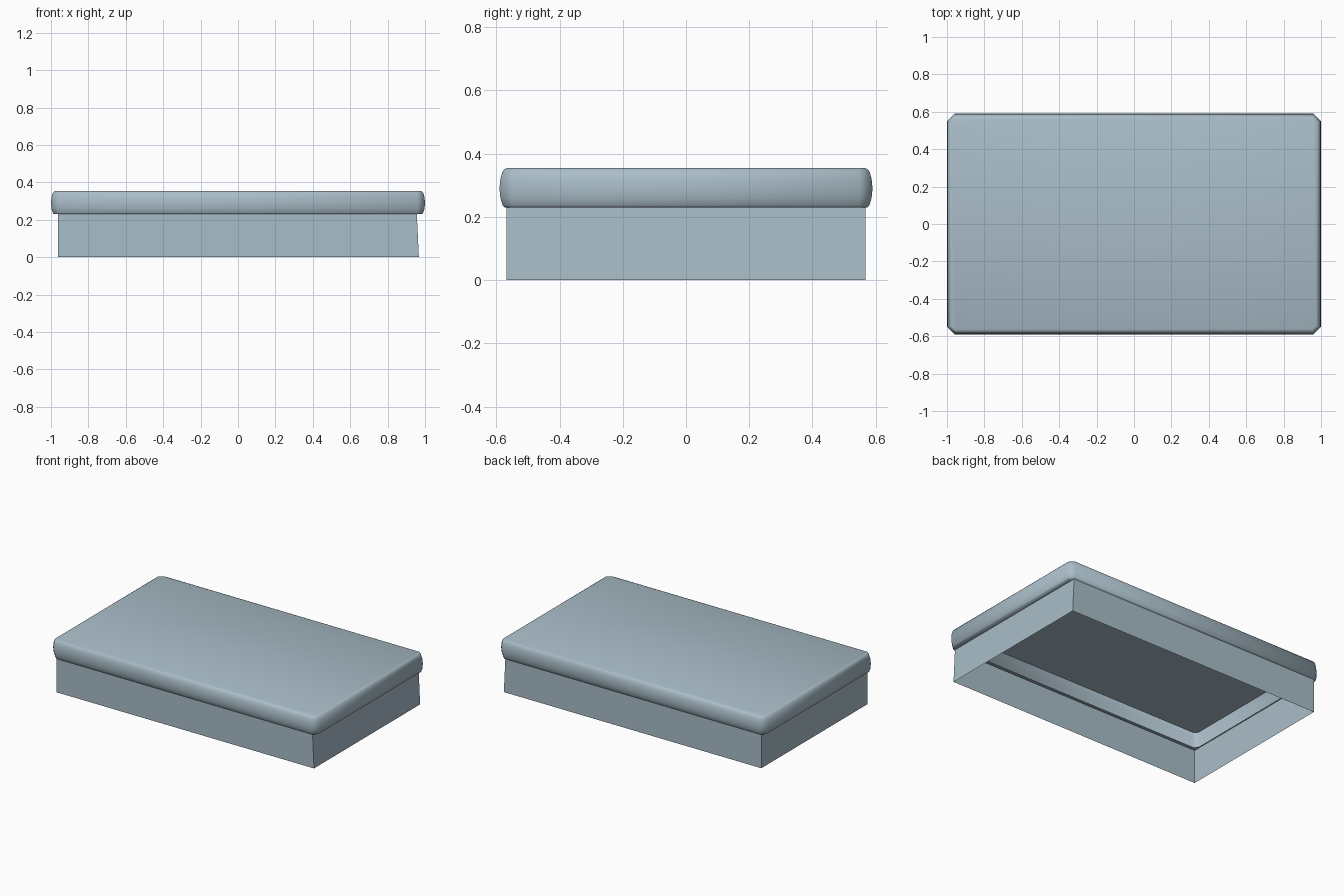
import bpy, bmesh, math

cube = bpy.data.objects.get("Cube")
if cube:
    bpy.data.objects.remove(cube, do_unlink=True)

blue = bpy.data.materials.new("pale_blue_grey")
blue.use_nodes = True
colour = (0.40, 0.51, 0.58, 1)
blue.diffuse_color = colour
blue.node_tree.nodes["Principled BSDF"].inputs["Base Color"].default_value = colour


def make_object(name, bm):
    mesh = bpy.data.meshes.new(name)
    bm.to_mesh(mesh)
    bm.free()
    mesh.materials.append(blue)
    obj = bpy.data.objects.new(name, mesh)
    bpy.context.collection.objects.link(obj)
    return obj


def chamfered_ring(bm, inset, z, cut):
    """Rectangle with cut corners, set in from the widest outline."""
    x, y = 1.0 - inset, 0.59 - inset
    corners = [(x, y - cut), (x - cut, y), (cut - x, y), (-x, y - cut),
               (-x, cut - y), (cut - x, -y), (x - cut, -y), (x, cut - y)]
    return [bm.verts.new((px, py, z)) for px, py in corners]


def bridge(bm, low, high):
    n = len(low)
    for i in range(n):
        j = (i + 1) % n
        bm.faces.new((low[i], low[j], high[j], high[i]))


# Lid: bulging rim, flat top and a hollow underside, as (inset, height, corner cut)
profile = [(0.05, 0.332, 0.02), (0.045, 0.30, 0.03), (0.045, 0.23, 0.025),
           (0.016, 0.23, 0.025), (0.010, 0.237, 0.032), (0.003, 0.26, 0.037),
           (0.0, 0.29, 0.04), (0.003, 0.32, 0.037), (0.009, 0.342, 0.033),
           (0.016, 0.351, 0.028), (0.026, 0.355, 0.02)]
bm = bmesh.new()
rings = [chamfered_ring(bm, *p) for p in profile]
for low, high in zip(rings, rings[1:]):
    bridge(bm, low, high)
bm.faces.new(rings[-1])
bm.faces.new(reversed(rings[0]))
lid = make_object("lid", bm)

# Base: thin open wall whose right-hand end leans slightly inward
bm = bmesh.new()
wall = []
for z, right in ((0.0, 0.967), (0.232, 0.956)):
    outline = [(right, 0.568), (-0.962, 0.568), (-0.962, -0.568), (right, -0.568)]
    wall.append([bm.verts.new((x, y, z)) for x, y in outline])
bridge(bm, *wall)
make_object("base_wall", bm)

# Smooth the rim while keeping its lower lip crisp
bpy.ops.object.select_all(action='DESELECT')
lid.select_set(True)
bpy.context.view_layer.objects.active = lid
bpy.ops.object.shade_smooth_by_angle(angle=math.radians(50))
